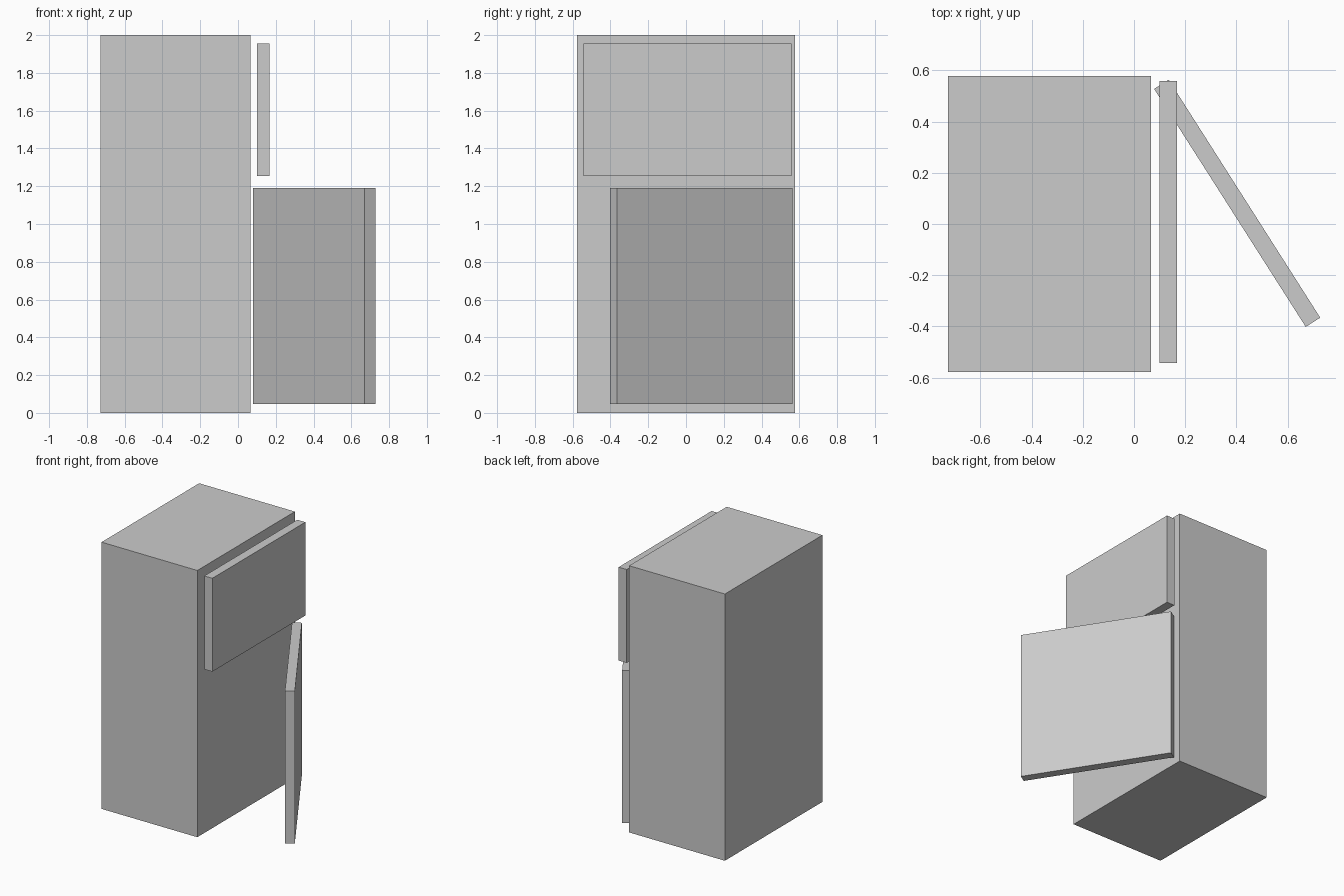
import bpy
from math import radians

if "Cube" in bpy.data.objects:
    bpy.data.objects.remove(bpy.data.objects["Cube"])


def box(name, size, centre, angle=0.0):
    bpy.ops.mesh.primitive_cube_add(size=1, location=centre, rotation=(0, 0, radians(angle)))
    obj = bpy.context.object
    obj.name = name
    obj.scale = size
    bpy.ops.object.transform_apply(location=False, rotation=False, scale=True)
    return obj


DOOR_THICK, DOOR_WIDTH = 0.067, 1.102

# Cabinet
box("fridge_body", (0.794, 1.156, 2.0), (-0.33, 0, 1.0))

# Closed freezer door
box("freezer_door", (DOOR_THICK, DOOR_WIDTH, 0.70), (0.134, 0.008, 1.605))

# Lower door, swung open about its hinge edge
box("fridge_door", (DOOR_THICK, DOOR_WIDTH, 1.142), (0.403, 0.081, 0.619), 32.5)
